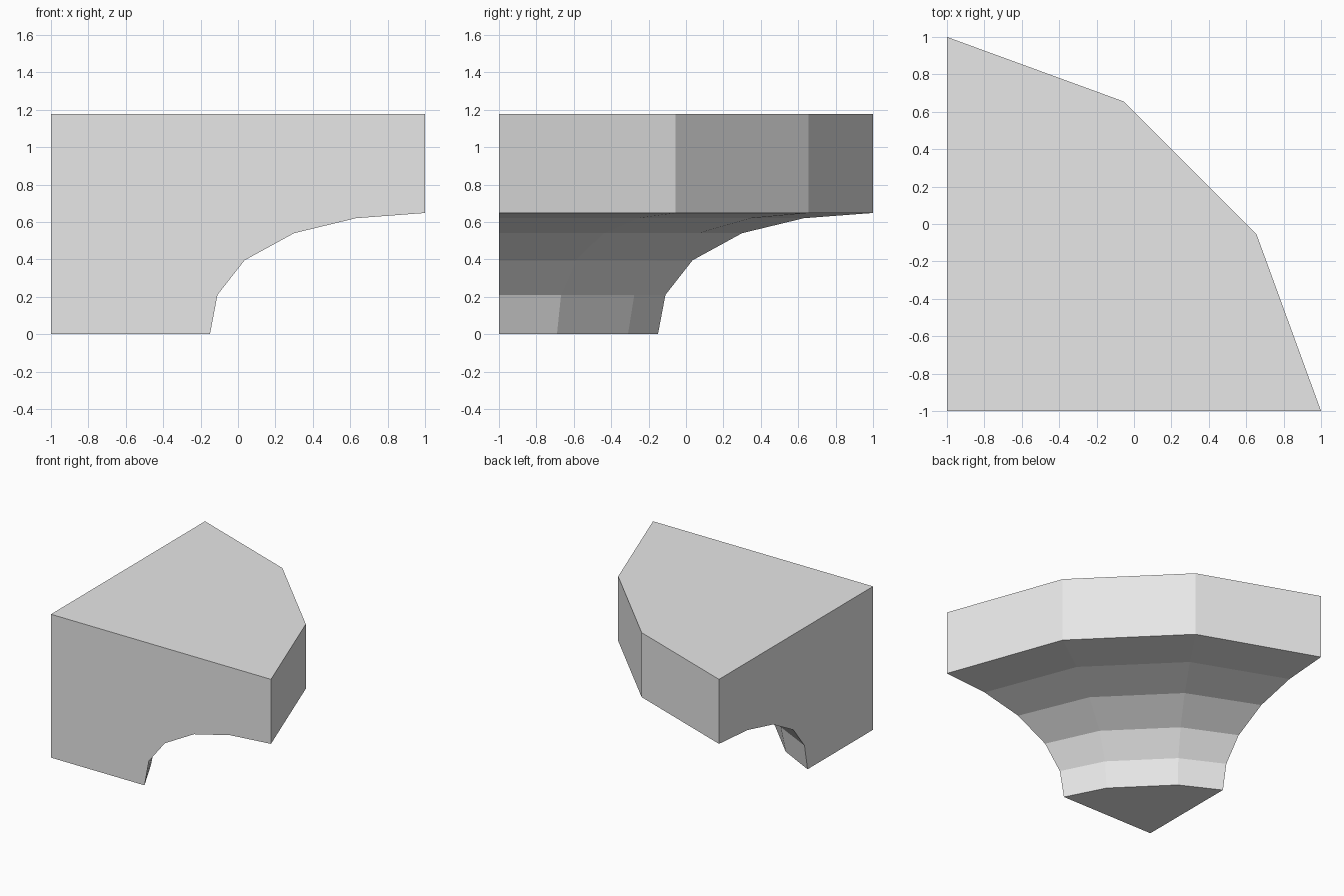
import bpy
import bmesh
from mathutils import Vector

cube = bpy.data.objects.get("Cube")
if cube:
    bpy.data.objects.remove(cube, do_unlink=True)

# Plain grey stone
stone = bpy.data.materials.new("light_grey")
stone.use_nodes = True
grey = (0.8, 0.8, 0.8, 1)
stone.diffuse_color = grey
stone.node_tree.nodes["Principled BSDF"].inputs["Base Color"].default_value = grey

# Faceted quarter outlines, measured from the wall corner
CORNER = Vector((-1, -1))
FOOT = [Vector(p) for p in ((0.85, 0), (0.69, 0.31), (0.31, 0.69), (0, 0.85))]
SLAB = [Vector(p) for p in ((2, 0), (1.655, 0.945), (0.945, 1.655), (0, 2))]

# Concave cove profile: reach along the wall, height
PROFILE = [(0.85, 0), (0.89, 0.21), (1.035, 0.395), (1.3, 0.54),
           (1.63, 0.62), (2, 0.648), (2, 1.178)]

bm = bmesh.new()


def ring(reach, z):
    """Corner vertex followed by the outline blended from foot to slab."""
    t = (reach - FOOT[0].x) / (SLAB[0].x - FOOT[0].x)
    points = [Vector((0, 0))] + [a.lerp(b, t) for a, b in zip(FOOT, SLAB)]
    return [bm.verts.new((*(CORNER + p), z)) for p in points]


rings = [ring(*level) for level in PROFILE]

# Outer facets between neighbouring rings
for low, high in zip(rings, rings[1:]):
    for i in range(1, len(low) - 1):
        bm.faces.new((low[i], low[i + 1], high[i + 1], high[i]))

# Flat front and side walls, bottom and top
for side in (1, -1):
    edge = [r[side] for r in rings]
    bm.faces.new([rings[0][0]] + edge + [rings[-1][0]])
bm.faces.new(rings[0])
bm.faces.new(rings[-1])

# Drop the unused corner vertices of the middle rings
bmesh.ops.delete(bm, geom=[v for v in bm.verts if not v.link_faces], context='VERTS')
bmesh.ops.recalc_face_normals(bm, faces=bm.faces)

mesh = bpy.data.meshes.new("corner_corbel")
bm.to_mesh(mesh)
bm.free()
mesh.materials.append(stone)
corbel = bpy.data.objects.new("corner_corbel", mesh)
bpy.context.collection.objects.link(corbel)
